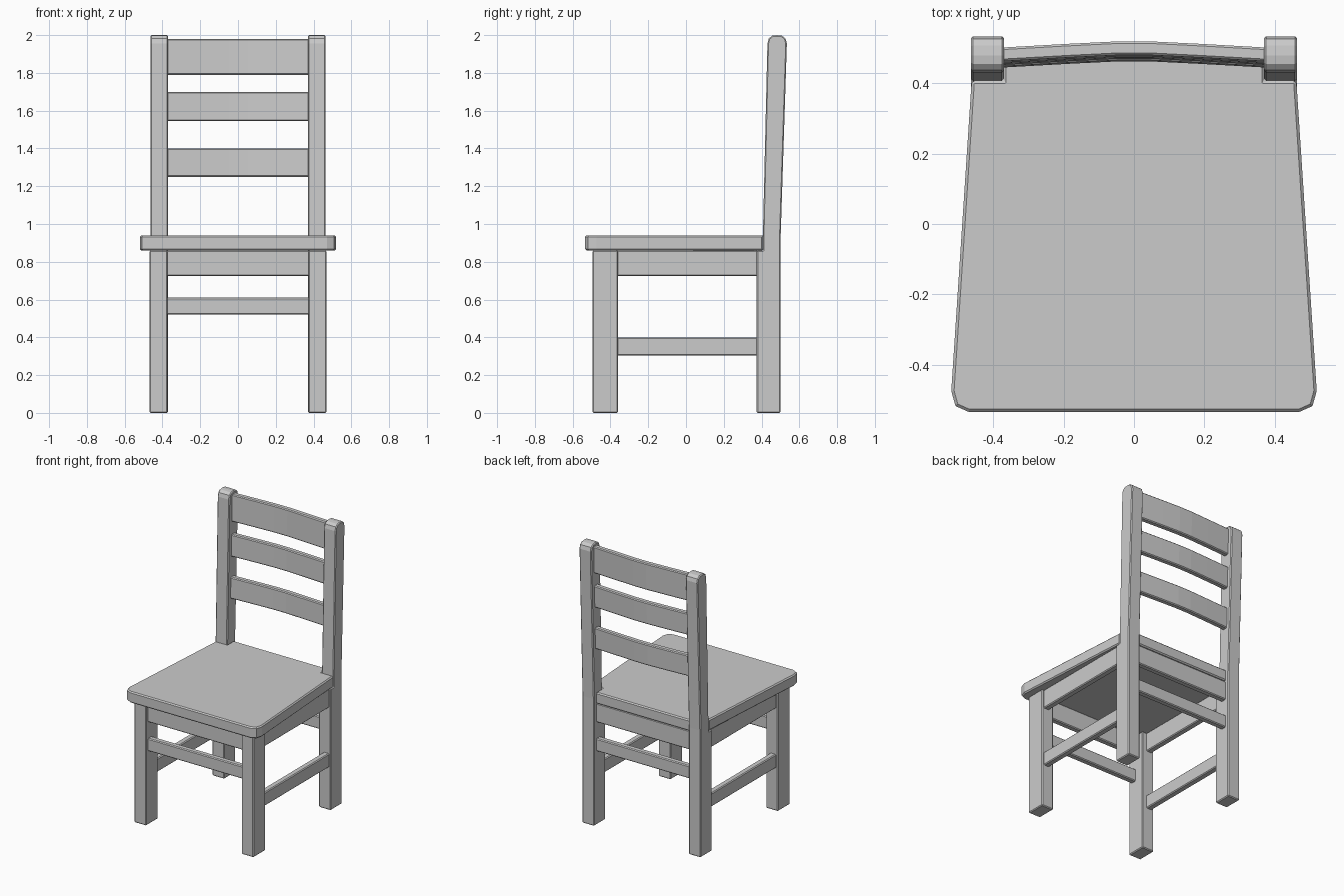
import bpy, bmesh

if "Cube" in bpy.data.objects:
    bpy.data.objects.remove(bpy.data.objects["Cube"])


def prism(name, points, axis, lo, hi, bevel=0.006):
    """Extrude a 2D outline along an axis: 'x' uses (y, z), 'z' uses (x, y)."""
    place = (lambda p, d: (d, p[0], p[1])) if axis == 'x' else (lambda p, d: (p[0], p[1], d))
    bm = bmesh.new()
    face = bm.faces.new([bm.verts.new(place(p, lo)) for p in points])
    out = bmesh.ops.extrude_face_region(bm, geom=[face])
    step = place((0, 0), hi - lo)
    bmesh.ops.translate(bm, vec=step, verts=[v for v in out['geom'] if isinstance(v, bmesh.types.BMVert)])
    bmesh.ops.recalc_face_normals(bm, faces=bm.faces)
    mesh = bpy.data.meshes.new(name)
    bm.to_mesh(mesh)
    bm.free()
    ob = bpy.data.objects.new(name, mesh)
    bpy.context.collection.objects.link(ob)
    mod = ob.modifiers.new("soft_edges", 'BEVEL')
    mod.width = bevel
    mod.segments = 1
    mod.limit_method = 'ANGLE'
    mod.angle_limit = 0.9
    return ob


def box(name, x, y, z):
    return prism(name, [(x[0], y[0]), (x[1], y[0]), (x[1], y[1]), (x[0], y[1])], 'z', *z)


def mirror(ob):
    ob.modifiers.new("other_side", 'MIRROR')


# Seat: tapered board with clipped front corners and a tongue between the posts
half = [(0.47, -0.535), (0.508, -0.518), (0.52, -0.475), (0.462, 0.408), (0.372, 0.408), (0.372, 0.48)]
prism("seat", half + [(-x, y) for x, y in reversed(half)], 'z', 0.86, 0.94, 0.008)

# Front legs
mirror(box("front_leg", (0.373, 0.468), (-0.495, -0.36), (0, 0.86)))

# Back legs: straight below, notched for the seat, leaning above, rounded on top
back = [(0.374, 0), (0.50, 0), (0.50, 0.9), (0.534, 1.955), (0.527, 1.982), (0.508, 1.997), (0.48, 2.0),
        (0.456, 1.997), (0.438, 1.982), (0.431, 1.955), (0.407, 0.94), (0.407, 0.86), (0.374, 0.86)]
mirror(prism("back_leg", back, 'x', 0.37, 0.464))

# Aprons and rungs
for part, front_z, side_z in (("apron", (0.725, 0.86), (0.725, 0.86)), ("rung", (0.52, 0.61), (0.303, 0.40))):
    box("front_" + part, (-0.38, 0.38), (-0.472, -0.43), front_z)
    box("back_" + part, (-0.38, 0.38), (0.43, 0.472), front_z)
    mirror(box("side_" + part, (0.408, 0.452), (-0.37, 0.38), side_z))

# Back slats: gently bowed, sheared to follow the lean of the posts
xs = [-0.38, -0.19, -0.05, 0.05, 0.19, 0.38]
bow = [0.02 * (1 - abs(x) / 0.38) ** 0.9 for x in xs]
for name, lo, hi in (("top_slat", 1.79, 1.98), ("middle_slat", 1.545, 1.70), ("lower_slat", 1.25, 1.40)):
    outline = [(x, 0.463 + b) for x, b in zip(xs, bow)] + [(x, 0.502 + b) for x, b in reversed(list(zip(xs, bow)))]
    slat = prism(name, outline, 'z', lo, hi)
    for v in slat.data.vertices:
        v.co.y -= 0.025 * (1.98 - v.co.z)
